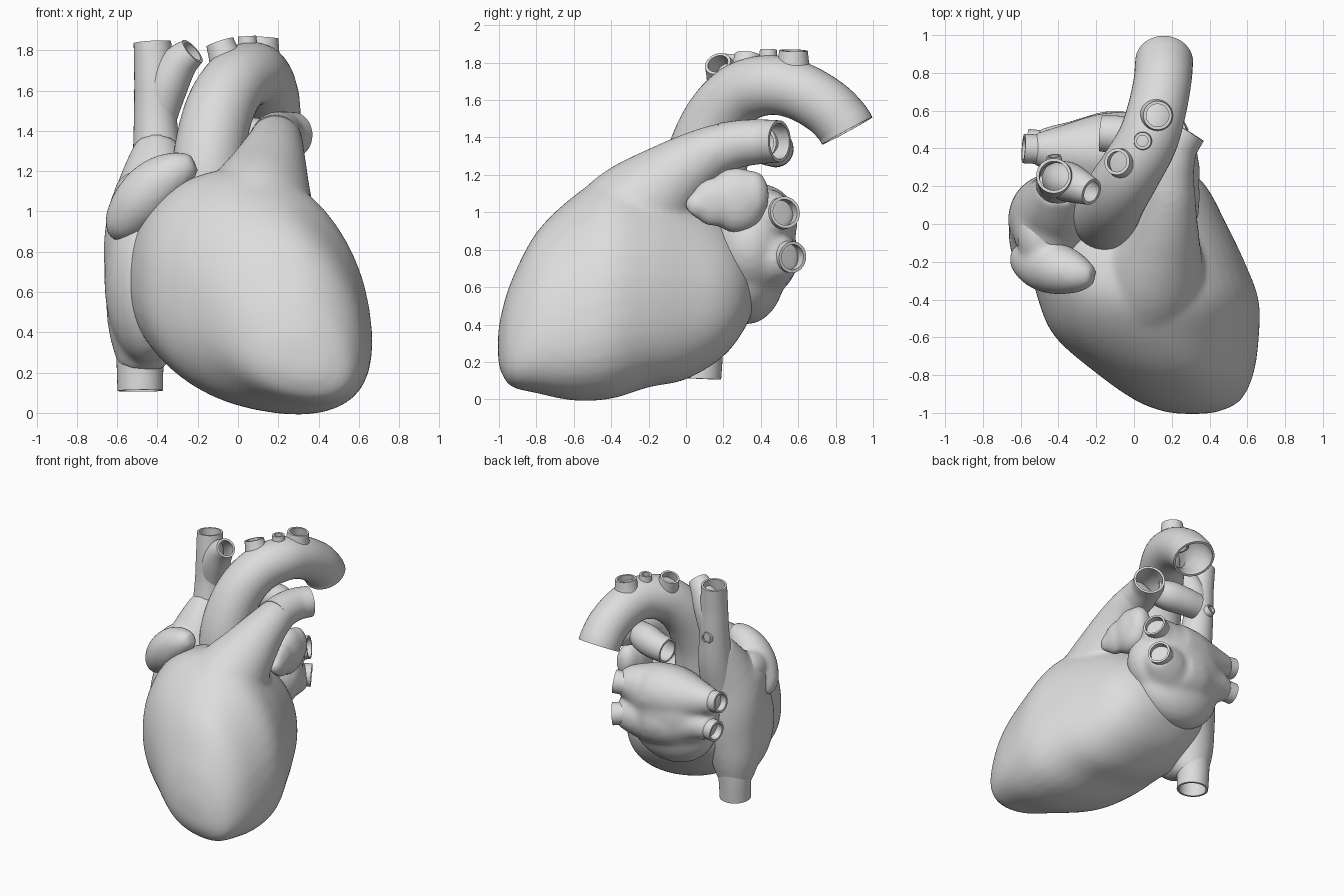
import bpy, bmesh, math
from mathutils import Vector, Matrix

cube = bpy.data.objects.get("Cube")
if cube:
    bpy.data.objects.remove(cube, do_unlink=True)

mat = bpy.data.materials.new("plain_grey")
mat.use_nodes = True
grey = (0.72, 0.72, 0.72, 1)
mat.diffuse_color = grey
for node in mat.node_tree.nodes:
    if node.type == 'BSDF_PRINCIPLED':
        node.inputs["Base Color"].default_value = grey

SIDES = 40


def spline(pts, steps=6):
    """Catmull-Rom through tuples of any length."""
    p = [Vector(q) for q in pts]
    p = [p[0] * 2 - p[1]] + p + [p[-1] * 2 - p[-2]]
    out = []
    for i in range(1, len(p) - 2):
        a, b, c, d = p[i - 1:i + 3]
        for s in range(steps):
            t = s / steps
            out.append((b * 2 + (c - a) * t + (a * 2 - b * 5 + c * 4 - d) * t * t
                        + (b * 3 - a - c * 3 + d) * t ** 3) * 0.5)
    return out + [p[-2]]


def path_rings(pts, wall=0.0):
    """Circles square to a path of (x, y, z, radius)."""
    st = spline(pts)
    pos = [s.to_3d() for s in st]
    rings = []
    side = None
    for i, s in enumerate(st):
        tan = (pos[min(i + 1, len(pos) - 1)] - pos[max(i - 1, 0)]).normalized()
        if side is None:
            side = tan.orthogonal()
        side = (side - tan * side.dot(tan)).normalized()
        other = tan.cross(side)
        r = max(s[3] - wall, 0.01)
        rings.append([pos[i] + (side * math.cos(a) + other * math.sin(a)) * r
                      for a in (2 * math.pi * k / SIDES for k in range(SIDES))])
    return rings


def add_loft(bm, rings, loop=False):
    """Skin the rings; cap the ends, or join last to first."""
    vs = [[bm.verts.new(c) for c in ring] for ring in rings]
    pairs = list(zip(vs, vs[1:])) + ([(vs[-1], vs[0])] if loop else [])
    for a, b in pairs:
        for k in range(SIDES):
            n = (k + 1) % SIDES
            bm.faces.new((a[k], a[n], b[n], b[k]))
    if not loop:
        bm.faces.new(vs[0][::-1])
        bm.faces.new(vs[-1])


def add_ball(bm, centre, radii):
    bmesh.ops.create_uvsphere(
        bm, u_segments=32, v_segments=20, radius=1,
        matrix=Matrix.Translation(centre) @ Matrix.Diagonal((*radii, 1)))


def finish(name, bm, soften=0):
    """Make the object; with soften, fuse its pieces into one smooth skin."""
    bmesh.ops.recalc_face_normals(bm, faces=bm.faces)
    me = bpy.data.meshes.new(name)
    bm.to_mesh(me)
    bm.free()
    me.materials.append(mat)
    ob = bpy.data.objects.new(name, me)
    bpy.context.collection.objects.link(ob)
    bpy.ops.object.select_all(action='DESELECT')
    ob.select_set(True)
    bpy.context.view_layer.objects.active = ob
    bpy.ops.object.shade_smooth_by_angle(angle=math.radians(50))
    if soften:
        m = ob.modifiers.new("fuse", 'REMESH')
        m.mode = 'VOXEL'
        m.voxel_size = 0.018
        m.use_smooth_shade = True
        s = ob.modifiers.new("soften", 'SMOOTH')
        s.factor = 0.5
        s.iterations = soften


def vessel(name, pts, wall=0.016):
    """Hollow open tube."""
    bm = bmesh.new()
    add_loft(bm, path_rings(pts) + path_rings(pts, wall)[::-1], loop=True)
    finish(name, bm)


def solid(name, paths, balls, soften):
    bm = bmesh.new()
    for p in paths:
        add_loft(bm, path_rings(p))
    for c, r in balls:
        add_ball(bm, c, r)
    finish(name, bm, soften)


# Ventricles: rounded sections (y, cx, cz, rx, rz), fuller low down toward the front
def section(s):
    y, cx, cz, rx, rz = s
    ring = []
    for k in range(SIDES):
        a = 2 * math.pi * k / SIDES
        c, d = math.cos(a), math.sin(a)
        x = rx * math.copysign(abs(c) ** 0.9, c)
        z = rz * math.copysign(abs(d) ** 0.9, d)
        lean = max(0, 0.13 - 0.2 * y) if c > 0 else 0.08
        x *= 1 - lean * d
        ring.append(Vector((cx + x, y, cz + z - (0.14 - 0.06 * d) * x)))
    return ring


bm = bmesh.new()
add_loft(bm, [section(s) for s in spline([
    (-1.005, .31, .285, .07, .07), (-.99, .3, .3, .15, .145), (-.935, .28, .355, .27, .275),
    (-.8, .215, .47, .4, .42), (-.6, .115, .55, .53, .535), (-.4, .07, .613, .577, .588),
    (-.2, .015, .635, .562, .55), (0, -.03, .62, .515, .495), (.2, -.05, .615, .43, .37),
    (.32, -.06, .62, .3, .22), (.38, -.06, .62, .1, .08)])])
# Outflow cone rising into the pulmonary trunk
add_loft(bm, path_rings([
    (.06, -.4, .83, .32), (.1, -.24, 1.02, .28), (.15, -.05, 1.195, .2),
    (.18, .12, 1.31, .15), (.19, .24, 1.355, .13), (.195, .33, 1.37, .118)]))
finish("ventricles", bm, 18)

vessel("left_lung_artery", [
    (.185, .2, 1.35, .13), (.195, .31, 1.37, .124), (.22, .41, 1.378, .118),
    (.275, .5, 1.38, .112)])
vessel("right_lung_artery", [
    (-.175, .48, 1.335, .095), (-.07, .47, 1.345, .102), (.04, .44, 1.36, .108),
    (.13, .4, 1.37, .09)])

# Aorta and its three arch branches
vessel("aorta", [
    (-.15, .03, 1.0, .18), (-.145, .06, 1.25, .178), (-.1, .15, 1.48, .172),
    (-.02, .28, 1.63, .165), (.07, .44, 1.68, .16), (.12, .6, 1.65, .155),
    (.15, .75, 1.565, .153), (.158, .835, 1.48, .153), (.16, .862, 1.435, .153)])
for name, base, tip, r in (
        ("first_arch_branch", (-.03, .31, 1.66), (-.09, .33, 1.84), .07),
        ("middle_arch_branch", (.055, .44, 1.7), (.045, .44, 1.87), .045),
        ("last_arch_branch", (.11, .57, 1.68), (.125, .575, 1.865), .076)):
    mid = Vector(base).lerp(Vector(tip), 0.6)
    vessel(name, [(*base, r * 1.5), (*mid, r * 1.15), (*tip, r)])

# Upper and lower great veins
vessel("upper_great_vein", [
    (-.4, .14, 1.0, .14), (-.4, .2, 1.22, .125), (-.41, .23, 1.45, .107),
    (-.415, .24, 1.65, .1), (-.425, .255, 1.84, .093)])
vessel("upper_vein_branch", [
    (-.4, .24, 1.45, .09), (-.355, .225, 1.62, .105), (-.295, .2, 1.73, .092),
    (-.225, .17, 1.795, .072)])
vessel("small_rear_vein", [
    (-.41, .25, 1.45, .06), (-.42, .32, 1.45, .045), (-.425, .36, 1.46, .038)], 0.01)
vessel("lower_great_vein", [
    (-.485, .075, .11, .113), (-.485, .08, .25, .118), (-.47, .07, .4, .14),
    (-.45, .06, .55, .16)])

# Right atrium and its ear-shaped pouch
solid("right_atrium", [[
    (-.48, .07, .22, .115), (-.465, .05, .42, .185), (-.425, .03, .68, .24),
    (-.42, .03, .92, .24), (-.41, .1, 1.14, .185), (-.4, .2, 1.34, .11)]],
    [((-.45, -.05, .66), (.215, .28, .42)), ((-.455, -.02, .98), (.19, .22, .23))], 24)
solid("right_auricle", [[
    (-.61, -.14, .87, .04), (-.57, -.18, .94, .1), (-.49, -.215, 1.04, .135),
    (-.395, -.24, 1.135, .135), (-.29, -.265, 1.205, .1), (-.215, -.275, 1.24, .05)]],
    [((-.5, -.06, 1.07), (.12, .18, .13))], 10)

# Left atrium, fused with the roots of four lung veins
uppers = [(-.54, .4, 1.0, .078), (-.42, .39, .98, .125), (-.2, .38, .95, .2),
          (.02, .4, .95, .2), (.14, .45, .98, .15), (.225, .51, 1.0, .088)]
lowers = [(-.52, .42, .78, .078), (-.4, .41, .79, .125), (-.2, .38, .77, .21),
          (.02, .4, .75, .205), (.14, .48, .755, .15), (.22, .545, .76, .086)]
solid("left_atrium", [uppers, lowers], [
    ((-.1, .34, .82), (.4, .25, .32)), ((-.12, .32, .68), (.34, .21, .28))], 14)
for name, a, b, r in (
        ("left_upper_lung_vein", (.12, .47, .98), (.255, .53, 1.0), .086),
        ("left_lower_lung_vein", (.11, .49, .77), (.245, .57, .76), .084),
        ("right_upper_lung_vein", (-.42, .39, .985), (-.585, .4, 1.005), .078),
        ("right_lower_lung_vein", (-.4, .41, .79), (-.565, .425, .78), .078)):
    vessel(name, [(*a, r), (*b, r)])

# Left auricle: flattened pouch narrowing forward
solid("left_auricle", [], [
    ((.25, .27, 1.065), (.1, .165, .175)), ((.255, .355, 1.09), (.085, .09, .135)),
    ((.28, .15, 1.055), (.07, .125, .13)), ((.3, .07, 1.04), (.045, .075, .07))], 8)
